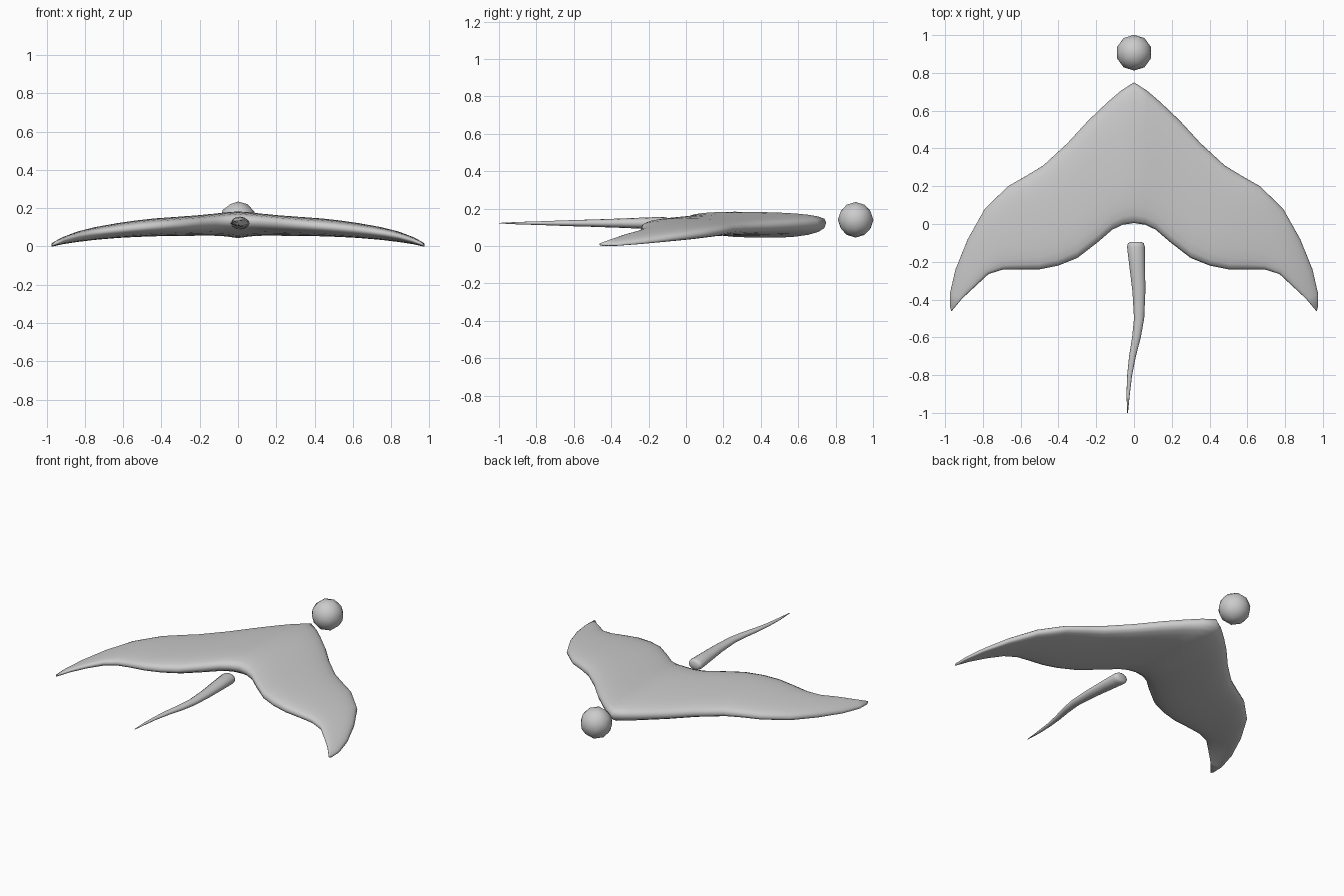
import bpy, bmesh, math
from mathutils import Vector


def spow(v, p):
    return math.copysign(abs(v) ** p, v)


def loft(name, rings, cap_start):
    bm = bmesh.new()
    loops = [[bm.verts.new(p) for p in ring] for ring in rings]
    n = len(loops[0])
    for a, b in zip(loops, loops[1:]):
        for i in range(n):
            bm.faces.new((a[i], a[(i + 1) % n], b[(i + 1) % n], b[i]))
    bm.faces.new(loops[-1])
    if cap_start:
        bm.faces.new(loops[0])
    bmesh.ops.recalc_face_normals(bm, faces=bm.faces)
    me = bpy.data.meshes.new(name)
    bm.to_mesh(me)
    bm.free()
    for f in me.polygons:
        f.use_smooth = True
    ob = bpy.data.objects.new(name, me)
    bpy.context.collection.objects.link(ob)
    return ob


# Wing body: leading x, y, trailing x, y, thickness above and below mid surface
stations = [
    (0.000, 0.750, 0.00, 0.005, 0.050, 0.088),
    (0.070, 0.705, 0.06, -0.004, 0.050, 0.074),
    (0.140, 0.645, 0.115, -0.03, 0.048, 0.066),
    (0.240, 0.550, 0.19, -0.095, 0.046, 0.060),
    (0.350, 0.430, 0.30, -0.180, 0.046, 0.053),
    (0.480, 0.310, 0.40, -0.220, 0.046, 0.047),
    (0.570, 0.255, 0.50, -0.240, 0.043, 0.043),
    (0.667, 0.200, 0.60, -0.240, 0.038, 0.039),
    (0.790, 0.080, 0.69, -0.240, 0.033, 0.034),
    (0.880, -0.080, 0.77, -0.265, 0.028, 0.027),
    (0.945, -0.240, 0.84, -0.330, 0.021, 0.018),
    (0.975, -0.370, 0.91, -0.395, 0.014, 0.012),
    (0.975, -0.435, 0.967, -0.463, 0.007, 0.007),
]
N = 24
rings = []
for lx, ly, tx, ty, up, down in stations:
    ring = []
    for i in range(N):
        a = 2 * math.pi * i / N
        t = 0.5 - 0.5 * spow(math.cos(a), 0.85)
        s = math.sin(a)
        x, y = lx + (tx - lx) * t, ly + (ty - ly) * t
        mid = 0.125 - 0.06 * x - 0.07 * x ** 6
        lift = 0.014 * t * (1 - x) ** 2
        z = mid + lift + (up * abs(s) ** 0.65 if s > 0 else -down * abs(s) ** 0.8)
        ring.append((x, y, max(z, 0)))
    rings.append(ring)
body = loft("wing_body", rings, False)
m = body.modifiers.new("mirror", 'MIRROR')
m.use_clip = True

# Tail: centre x, y, radius
tail_path = [(0.01, -0.095, 0.030), (0.01, -0.102, 0.042), (0.01, -0.12, 0.047),
             (0.017, -0.22, 0.042), (0.026, -0.36, 0.034), (0.027, -0.50, 0.027),
             (0.013, -0.60, 0.023), (-0.008, -0.70, 0.018), (-0.023, -0.80, 0.013),
             (-0.031, -0.90, 0.009), (-0.034, -1.0, 0.002)]
loft("tail", [[(x + r * math.cos(k * math.pi / 6), y, 0.122 + 0.72 * r * math.sin(k * math.pi / 6))
               for k in range(12)] for x, y, r in tail_path], True)

# Ball ahead of the nose
bpy.ops.mesh.primitive_ico_sphere_add(subdivisions=2, radius=0.095, location=(0, 0.907, 0.14))
ball = bpy.context.object
ball.name = "ball"
bpy.ops.object.shade_smooth()
